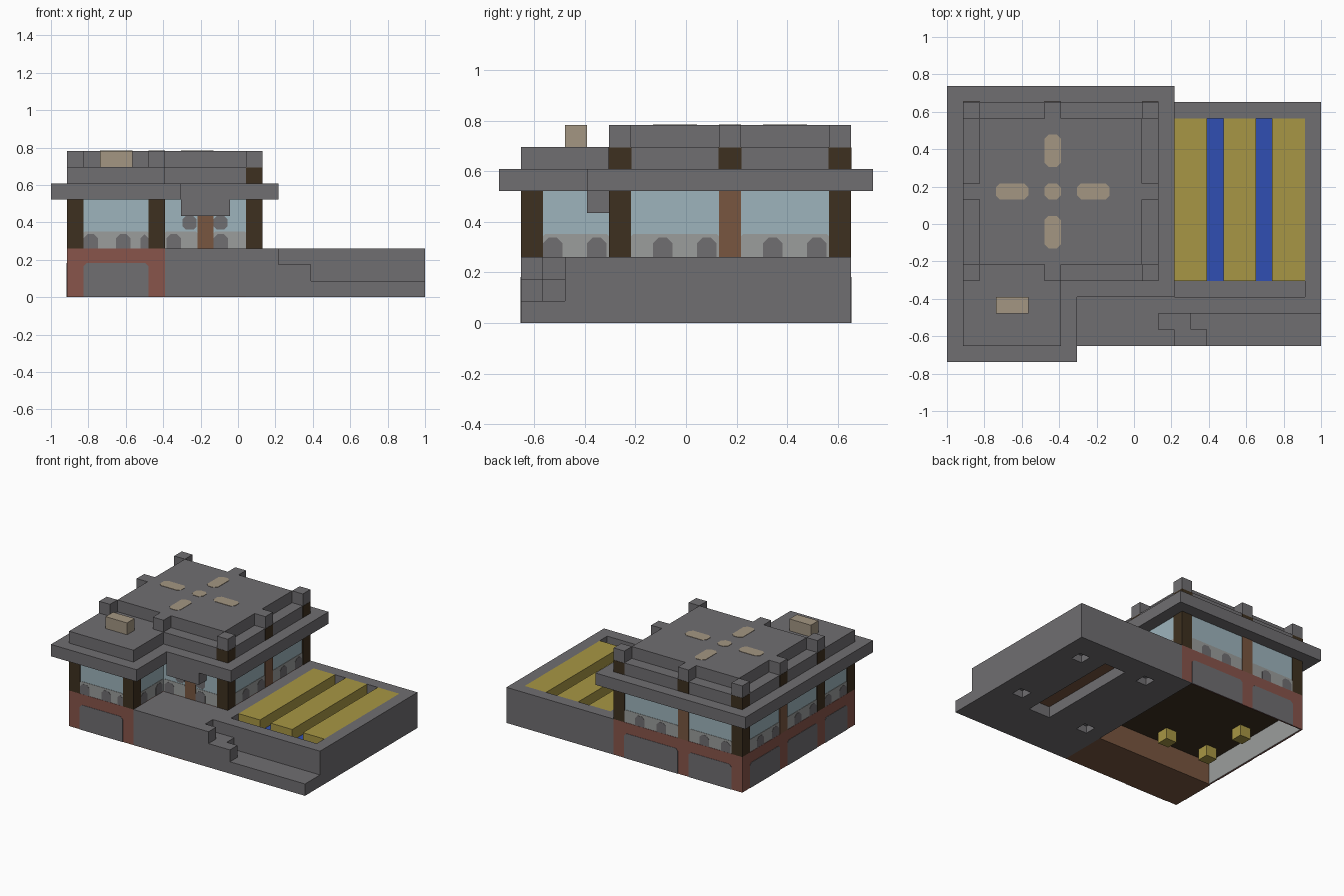
import bpy, bmesh
from mathutils import Vector

if "Cube" in bpy.data.objects:
    bpy.data.objects.remove(bpy.data.objects["Cube"], do_unlink=True)

S = 2 / 23  # one building block


def material(name, *rgb):
    m = bpy.data.materials.new(name)
    m.use_nodes = True
    m.diffuse_color = (*rgb, 1)
    m.node_tree.nodes["Principled BSDF"].inputs["Base Color"].default_value = (*rgb, 1)
    return m


GREY = material("stone grey", .162, .156, .165)
PALE = material("pale grey", .328, .337, .332)
SKY = material("window blue", .337, .456, .503)
DARK = material("dark timber", .048, .030, .014)
BROWN = material("brown timber", .188, .093, .051)
BRICK = material("brick red", .246, .089, .069)
YELLOW = material("crop yellow", .386, .305, .058)
BLUE = material("water blue", .030, .078, .445)
TAN = material("tan", .366, .305, .223)


def place(v):
    return Vector((v[0] - 11.5, v[1] - 8.5, v[2])) * S


def finish(name, bm, mat):
    bmesh.ops.recalc_face_normals(bm, faces=bm.faces)
    me = bpy.data.meshes.new(name)
    bm.to_mesh(me)
    bm.free()
    me.materials.append(mat)
    ob = bpy.data.objects.new(name, me)
    bpy.context.scene.collection.objects.link(ob)
    return ob


def boxes(name, mat, *items):
    """Boxes given as x0, x1, y0, y1, z0, z1 in blocks."""
    bm = bmesh.new()
    for x0, x1, y0, y1, z0, z1 in items:
        c = bmesh.ops.create_cube(bm, size=1)["verts"]
        for v in c:
            v.co = place((x0 if v.co.x < 0 else x1, y0 if v.co.y < 0 else y1,
                          z0 if v.co.z < 0 else z1))
    return finish(name, bm, mat)


def plate(name, mat, o, u, v, rect, cut, t, all_corners=False):
    """Thin plate with clipped corners, lying on the plane through o along u, v."""
    a, b, c, d = rect
    pts = [(a, c), (b, c)]
    if all_corners:
        pts = [(a, c + cut), (a + cut, c), (b - cut, c), (b, c + cut)]
    pts += [(b, d - cut), (b - cut, d), (a + cut, d), (a, d - cut)]
    o, u, v = Vector(o), Vector(u), Vector(v)
    bm = bmesh.new()
    f = bm.faces.new([bm.verts.new(place(o + u * p + v * q)) for p, q in pts])
    g = bmesh.ops.extrude_face_region(bm, geom=[f])["geom"]
    n = u.cross(v) * t * S
    for w in g:
        if isinstance(w, bmesh.types.BMVert):
            w.co += n
    return finish(name, bm, mat)


# Yard: ground slab, rims and corner steps
ground = boxes("yard_slab", GREY, (13, 23, 3, 16, 0, 2))
cutter = boxes("underside_cutter", GREY, (17, 19, 5, 14, -1, 1), (20.5, 21.5, 13, 14, -1, .6),
               (20.5, 21.5, 6, 7, -1, .6), (14.5, 15.5, 13.5, 14.5, -1, .6),
               (13.3, 14.3, 5, 6, -1, .6))
cutter.hide_render = True
cutter.hide_set(True)
mod = ground.modifiers.new("underside", "BOOLEAN")
mod.object, mod.solver = cutter, "EXACT"
boxes("slot_lining", BROWN, (17, 19, 5, 14, .93, 1.02))
boxes("yard_rim", GREY, (13, 14, 3, 16, 2, 3), (22, 23, 3, 16, 2, 3),
      (14, 22, 15, 16, 2, 3), (14, 22, 3, 4, 2, 3))
boxes("corner_steps", GREY, (13, 23, 1, 3, 0, 1), (13, 15, 2, 3, 1, 2), (13, 16, 1, 2, 1, 2),
      (13, 14, 1, 2, 2, 3))
boxes("terrace", GREY, (7, 13, 1, 5, .05, 3), (12, 13, 1, 16, 0, .05))

# Crop beds with water channels
for i in range(3):
    x = 14 + 3 * i
    boxes("crop_bed", YELLOW, (x, x + 2, 5, 15, 2, 3))
    if i < 2:
        boxes("water_channel", BLUE, (x + 2, x + 3, 5, 15, 1.95, 2.04))

# Brick foundation, hollow underneath
boxes("brick_foundation", BRICK, (1, 7, 1, 5, .05, 3), (1, 13, 5, 16, 2, 3),
      (12, 13, 5, 16, .05, 2), (1, 12, 15.9, 16, 0, 2), (1, 1.1, 5, 16, 0, 2))
boxes("cellar_beam", BROWN, (1, 12, 1, 5, 0, .05), (1.1, 12, 5, 5.05, 0, 2))
boxes("cellar_wall", PALE, (1.1, 1.15, 5, 15.9, 0, 2))
boxes("cellar_ceiling", DARK, (1.1, 12, 5, 15.9, 1.93, 2))
boxes("cellar_lamps", YELLOW, *[(x, x + 1, y, y + 1, 1, 1.95) for x, y in ((2, 6), (6, 6), (2, 10))])

# Upper room with glass walls
IN = .06
boxes("glass_walls", SKY, (1 + IN, 13 - IN, 5 + IN, 16 - IN, 3, 6),
      (1 + IN, 7 - IN, 1 + IN, 6, 3, 6))

# Each wall: origin, direction, brick base, windows as (start, end, bump starts)
walls = [((1, 1), (1, 0), True, [(1, 5, (0, 2, 3.5))]),
         ((7, 1), (0, 1), False, [(1, 4, (0, 2))]),
         ((7, 5), (1, 0), False, [(0, 2, (.1,)), (3, 5, (0,))]),
         ((13, 5), (0, 1), False, [(1, 5, (1, 3)), (6, 10, (1, 3))]),
         ((13, 16), (-1, 0), True, [(1, 6, (1, 3)), (7, 11, (1, 3))]),
         ((1, 16), (0, -1), True, [(1, 5, (1, 3)), (6, 10, (1, 3)), (11, 14, (0, 2))])]
up = Vector((0, 0, 1))
for (ox, oy), (dx, dy), brick, windows in walls:
    o, u = Vector((ox, oy, 0)), Vector((dx, dy, 0))
    glass = o - u.cross(up) * IN
    for a, b, bumps in windows:
        plate("window_sill", PALE, glass, u, up, (a, b, 3, 4.05), .1, .03)
        for k in bumps:
            plate("sill_bump", GREY, glass, u, up, (a + k, min(a + k + .88, b), 3, 3.88), .25, .05)
        if brick:
            plate("stone_panel", GREY, o, u, up, (a, b, 0, 2.1), .2, .03)

# Timber posts and entrance
boxes("corner_posts", DARK, *[(x, x + 1, y, y + 1, 3, 6) for x, y in
                              ((1, 1), (6, 1), (1, 5), (12, 5), (1, 15), (12, 15))])
boxes("middle_posts", BROWN, (9, 10, 5, 6, 3, 6), (12, 13, 10, 11, 3, 6),
      (6, 7, 15, 16, 3, 6), (1, 2, 10, 11, 3, 6))
boxes("entrance_awning", GREY, (8, 11, 4, 5, 5, 6))
for a in (8.1, 10):
    plate("entrance_bracket", GREY, (a, 5 - IN + 2 * IN, 0), (1, 0, 0), up,
          (0, .85, 4.15, 5), .2, .05, True)

# Stepped roof
boxes("roof_eaves", GREY, (0, 14, 4, 17, 6, 7), (0, 8, 0, 4, 6, 7))
boxes("roof_tier", GREY, (1, 13, 5, 16, 7, 8), (1, 7, 1, 5, 7, 8))
boxes("roof_deck", GREY, (2, 12, 6, 15, 8, 9))
boxes("roof_chimney", TAN, (3, 5, 3, 4, 8, 9))

# Roof edge blocks on dark stubs
spots = [(x, y) for x in (1, 6, 12) for y in (5, 10, 15) if (x, y) != (6, 10)]
boxes("edge_blocks", GREY, *[(x, x + 1, y, y + 1, 8, 9) for x, y in spots])
G = .02
boxes("edge_stubs", DARK, *[(x - G, x + 1 + G, y - G, y + 1 + G, 7, 7.98) for x, y in spots
                            if (x, y) != (6, 5)][1:],
      (1 - G, 2, 5.02, 6 + G, 7, 7.98))

# Painted cross on the roof deck
for r in ((6, 7, 10, 11), (6, 7, 12, 14), (6, 7, 7, 9), (3, 5, 10, 11), (8, 10, 10, 11)):
    plate("roof_marking", TAN, (0, 0, 9), (1, 0, 0), (0, 1, 0), r, .25, .03, True)
